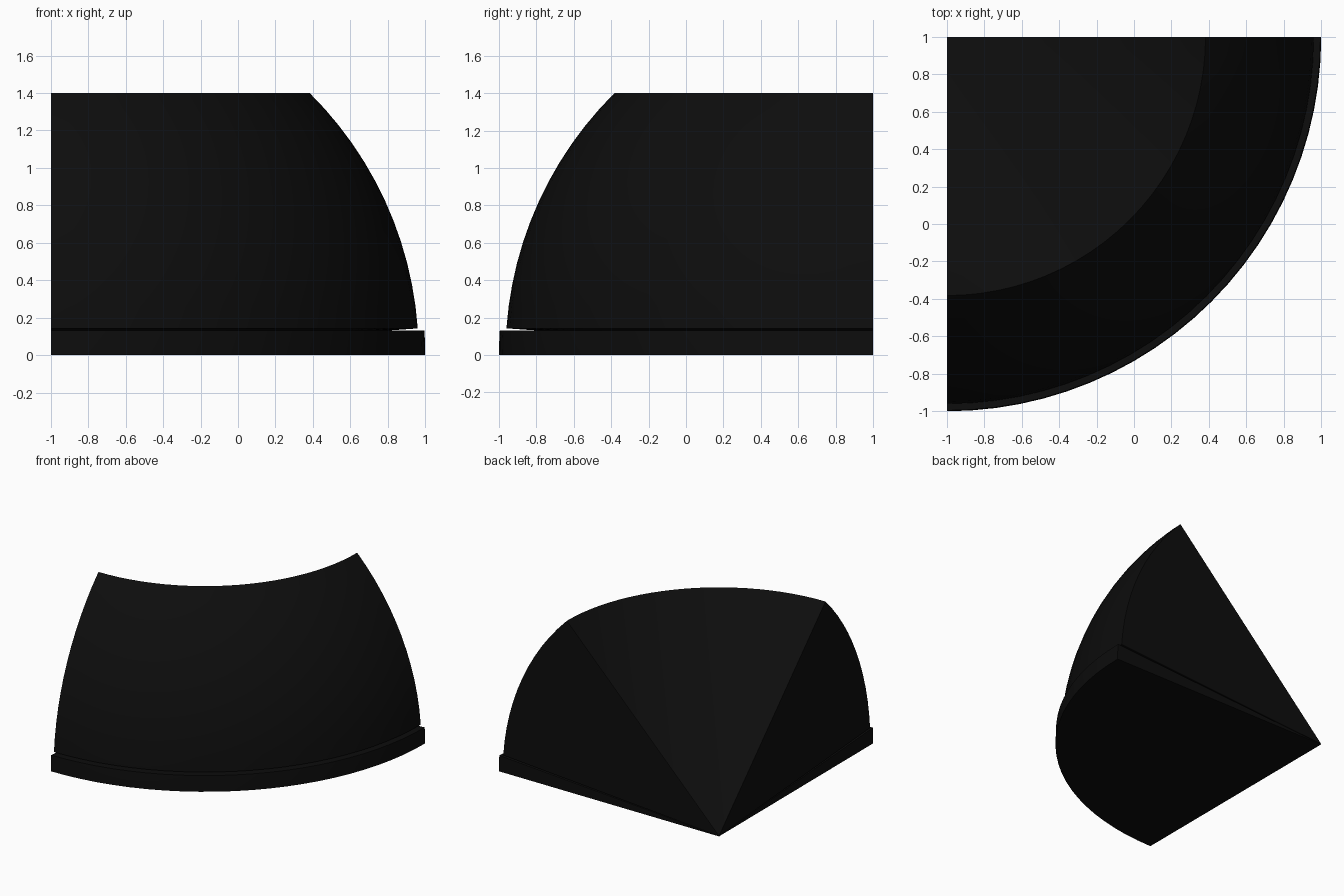
import bpy, bmesh
from math import radians, sin, cos

if "Cube" in bpy.data.objects:
    bpy.data.objects.remove(bpy.data.objects["Cube"])

AZIMUTH_STEPS = 24
APEX_X, APEX_Y = -1.0, 1.0

black = bpy.data.materials.new("black")
black.diffuse_color = (0.004, 0.004, 0.004, 1)
black.use_nodes = True
black.node_tree.nodes["Principled BSDF"].inputs["Base Color"].default_value = black.diffuse_color


def spherical_wedge(name, radius, low, high, apex_z, steps):
    """Quarter turn of a pie-slice profile whose tip is the back left corner."""
    bm = bmesh.new()
    tip = bm.verts.new((APEX_X, APEX_Y, apex_z))
    columns = []
    for i in range(AZIMUTH_STEPS + 1):
        a = radians(-90 + 90 * i / AZIMUTH_STEPS)
        column = []
        for j in range(steps + 1):
            e = radians(low + (high - low) * j / steps)
            r = radius * cos(e)
            column.append(bm.verts.new((APEX_X + r * cos(a), APEX_Y + r * sin(a),
                                        apex_z + radius * sin(e))))
        columns.append(column)
    for c, d in zip(columns, columns[1:]):
        for j in range(steps):
            bm.faces.new((c[j], d[j], d[j + 1], c[j + 1]))   # outer skin
        bm.faces.new((tip, d[0], c[0]))                      # lower cone
        bm.faces.new((tip, c[-1], d[-1]))                    # upper cone
    bm.faces.new([tip] + columns[0])                         # flat cut sides
    bm.faces.new([tip] + columns[-1][::-1])
    bmesh.ops.recalc_face_normals(bm, faces=bm.faces)
    mesh = bpy.data.meshes.new(name)
    bm.to_mesh(mesh)
    bm.free()
    mesh.materials.append(black)
    obj = bpy.data.objects.new(name, mesh)
    bpy.context.collection.objects.link(obj)
    bpy.ops.object.select_all(action='DESELECT')
    bpy.context.view_layer.objects.active = obj
    obj.select_set(True)
    bpy.ops.object.shade_smooth_by_angle(angle=radians(30))
    return obj


# Thin slice lying on the ground, slightly larger in radius
spherical_wedge("base_slice", 2.0, 0, 3.75, 0.0, 2)
# Large dome slice above it, separated by a thin gap
spherical_wedge("dome_slice", 1.965, 4.05, 45.3, 0.004, 12)
